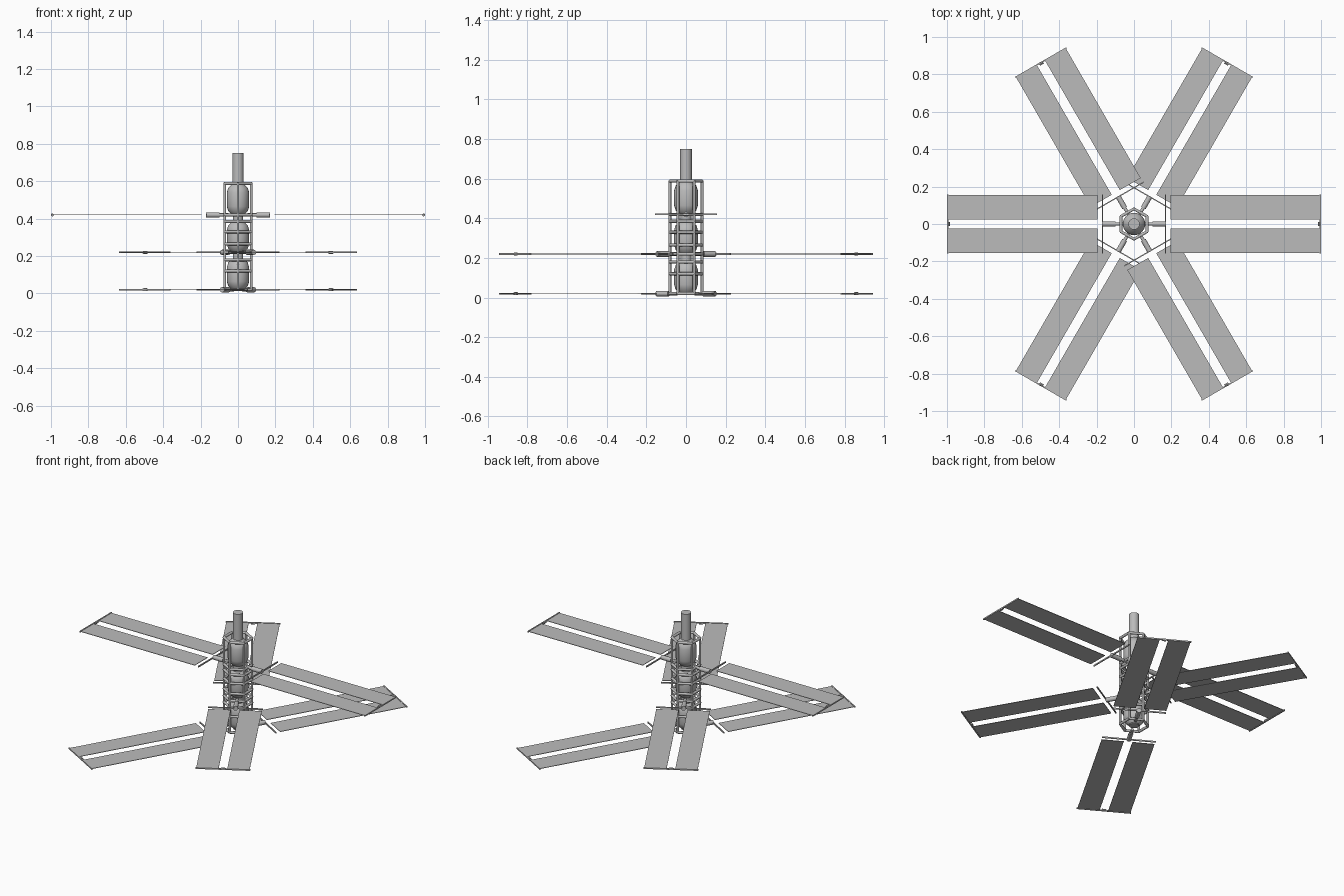
import bpy, math
from mathutils import Vector, Matrix

if "Cube" in bpy.data.objects:
    bpy.data.objects.remove(bpy.data.objects["Cube"])

def material(name, v):
    m = bpy.data.materials.new(name)
    m.diffuse_color = (v, v, v, 1)
    m.use_nodes = True
    m.node_tree.nodes["Principled BSDF"].inputs["Base Color"].default_value = m.diffuse_color
    return m

GREY = material("grey metal", 0.5)

def finish(name, matrix=None, smooth=False):
    ob = bpy.context.object
    ob.name = name
    ob.data.materials.append(GREY)
    if smooth:
        bpy.ops.object.shade_smooth_by_angle(angle=math.radians(40))
    if matrix:
        ob.matrix_world = matrix @ ob.matrix_basis
    return ob

def box(name, centre, size, matrix=None):
    bpy.ops.mesh.primitive_cube_add(size=1, location=centre)
    bpy.context.object.scale = size
    return finish(name, matrix)

def rod(name, a, b, r, sides=10, matrix=None):
    a, b = Vector(a), Vector(b)
    d = b - a
    bpy.ops.mesh.primitive_cylinder_add(
        vertices=sides, radius=r, depth=d.length, location=(a + b) / 2,
        rotation=d.to_track_quat('Z', 'Y').to_euler())
    return finish(name, matrix, True)

def lathe(name, profile, sides=24):
    verts, faces, n = [], [], len(profile)
    for i in range(sides):
        a = 2 * math.pi * i / sides
        verts += [(r * math.cos(a), r * math.sin(a), z) for r, z in profile]
        j = (i + 1) % sides
        faces += [(i*n + k, j*n + k, j*n + k + 1, i*n + k + 1) for k in range(n - 1)]
    faces.append([i * n for i in reversed(range(sides))])
    faces.append([i * n + n - 1 for i in range(sides)])
    me = bpy.data.meshes.new(name)
    me.from_pydata(verts, [], faces)
    ob = bpy.data.objects.new(name, me)
    bpy.context.collection.objects.link(ob)
    bpy.ops.object.select_all(action='DESELECT')
    bpy.context.view_layer.objects.active = ob
    ob.select_set(True)
    return finish(name, None, True)

# Hexagonal cage: six uprights and stacked rings
R = 0.081
corners = [(R * math.cos(math.radians(30 + 60*i)), R * math.sin(math.radians(30 + 60*i)))
           for i in range(6)]
for x, y in corners:
    rod("cage_upright", (x, y, 0.015), (x, y, 0.592), 0.007)
for z in (0.02, 0.12, 0.18, 0.22, 0.265, 0.33, 0.385, 0.42, 0.588):
    for i in range(6):
        a, b = corners[i], corners[(i + 1) % 6]
        rod("cage_ring", (*a, z), (*b, z), 0.008)

# Pressure modules inside the cage
for z in (0.02, 0.22, 0.42):
    lathe("core_module", [(0.03, z), (0.052, z + 0.02), (0.06, z + 0.045),
                          (0.06, z + 0.12), (0.052, z + 0.145), (0.03, z + 0.165)])
rod("core_spine", (0, 0, 0.015), (0, 0, 0.6), 0.028, 20)

# Docking mast on top
rod("top_mast", (0, 0, 0.57), (0, 0, 0.75), 0.03, 24)

# Three tiers of opposed solar wings
for z, angle in ((0.42, 0), (0.22, 120), (0.02, 60)):
    for turn in (0, 180):
        m = Matrix.Translation((0, 0, z)) @ Matrix.Rotation(math.radians(angle + turn), 4, 'Z')
        rod("wing_strut", (0.05, 0, 0), (0.11, 0, 0), 0.009, 10, m)
        rod("wing_joint", (0.10, 0, 0), (0.17, 0, 0), 0.014, 12, m)
        box("inner_bar", (0.168, 0, 0), (0.006, 0.315, 0.008), m)
        box("tip_bar", (0.996, 0, 0), (0.007, 0.315, 0.008), m)
        rod("tip_knob", (0.992, -0.012, 0), (0.992, 0.012, 0), 0.008, 8, m)
        for s in (-1, 1):
            box("solar_panel", (0.595, s * 0.0895, 0), (0.8, 0.129, 0.003), m)
